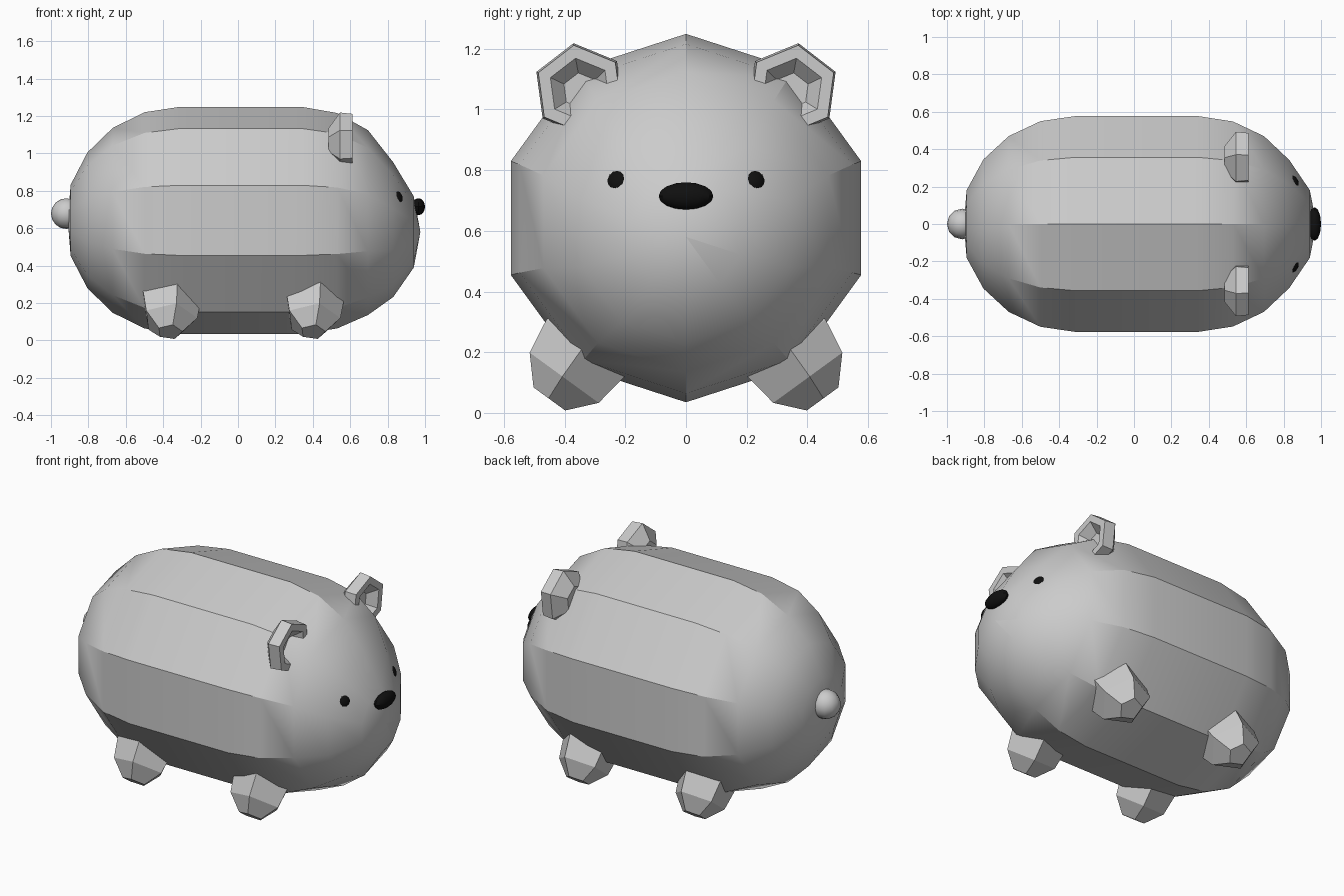
import bpy, bmesh, math
from mathutils import Vector, Matrix

if "Cube" in bpy.data.objects:
    bpy.data.objects.remove(bpy.data.objects["Cube"])

black = bpy.data.materials.new("black")
black.diffuse_color = (0.005, 0.005, 0.005, 1)
black.use_nodes = True
black.node_tree.nodes["Principled BSDF"].inputs["Base Color"].default_value = black.diffuse_color


def finish(bm, name, smooth=None, mat=None):
    bmesh.ops.recalc_face_normals(bm, faces=bm.faces[:])
    me = bpy.data.meshes.new(name)
    bm.to_mesh(me)
    bm.free()
    ob = bpy.data.objects.new(name, me)
    bpy.context.collection.objects.link(ob)
    if smooth is not None:
        me.shade_smooth()
        me.set_sharp_from_angle(angle=math.radians(smooth))
    if mat:
        me.materials.append(mat)
    return ob


def loft(name, origin, axis, e1, e2, sides, phase, rings, smooth=None):
    """Rings are (distance along axis, radius, shift along e2)."""
    o, a, e1, e2 = map(Vector, (origin, axis, e1, e2))
    bm = bmesh.new()
    loops = []
    for t, r, s in rings:
        loop = []
        for k in range(sides):
            g = math.radians(phase) + 2 * math.pi * k / sides
            loop.append(bm.verts.new(o + a * t + e1 * r * math.cos(g)
                                     + e2 * (s + r * math.sin(g))))
        loops.append(loop)
    for p, q in zip(loops, loops[1:]):
        for k in range(sides):
            j = (k + 1) % sides
            bm.faces.new((p[k], p[j], q[j], q[k]))
    bm.faces.new(loops[0])
    bm.faces.new(loops[-1])
    bmesh.ops.remove_doubles(bm, verts=bm.verts[:], dist=0.001)
    bmesh.ops.dissolve_degenerate(bm, edges=bm.edges[:], dist=0.0005)
    return finish(bm, name, smooth)


def ellipsoid(name, loc, radii, normal=(0, 0, 1), seg=12, rings=8, mat=None):
    bm = bmesh.new()
    m = (Matrix.Translation(loc)
         @ Vector(normal).to_track_quat('Z', 'Y').to_matrix().to_4x4()
         @ Matrix.Diagonal((*radii, 1)))
    bmesh.ops.create_uvsphere(bm, u_segments=seg, v_segments=rings, radius=1, matrix=m)
    return finish(bm, name, 30, mat)


# Body: ten-sided barrel along x, snout dips slightly
loft("body", (0, 0, 0.642), (1, 0, 0), (0, 1, 0), (0, 0, 1), 10, 90, [
    (-0.91, 0.0005, 0), (-0.895, 0.19, 0), (-0.805, 0.363, 0), (-0.67, 0.494, 0),
    (-0.5, 0.578, 0), (-0.31, 0.607, 0), (0.34, 0.607, 0), (0.53, 0.576, -0.002),
    (0.695, 0.494, -0.012), (0.83, 0.36, -0.05), (0.94, 0.19, -0.062),
    (0.975, 0.0005, -0.062)], 30)

for side, label in ((-1, "right"), (1, "left")):
    # Legs: stubby pentagonal feet splayed outwards
    for x, end in ((-0.365, "back"), (0.4, "front")):
        loft(f"{end}_{label}_leg", (x, side * 0.34, 0.195),
             (0, side * 0.59, -0.81), (1, 0, 0), (0, side * 0.81, 0.59), 5, 4,
             [(-0.12, 0.14, 0), (-0.02, 0.168, 0), (0.1, 0.148, 0), (0.185, 0.068, 0)])

    # Ears: hexagonal cups open to the face
    loft(f"{label}_ear", (0, side * 0.35, 1.065), (1, 0, 0),
         (0, side * 0.79, -0.61), (0, side * 0.61, 0.79), 6, 0,
         [(0.485, 0.08, -0.01), (0.545, 0.155, 0), (0.612, 0.148, 0),
          (0.612, 0.105, 0), (0.56, 0.06, -0.005)])

    # Eyes: flattened discs lying on the face
    ellipsoid(f"{label}_eye", (0.857, side * 0.228, 0.768), (0.034, 0.034, 0.017),
              (0.8, side * 0.42, 0.36), mat=black)

# Nose and tail
ellipsoid("nose", (0.965, 0, 0.715), (0.035, 0.09, 0.045), mat=black)
ellipsoid("tail", (-0.918, 0, 0.678), (0.082, 0.082, 0.082))
